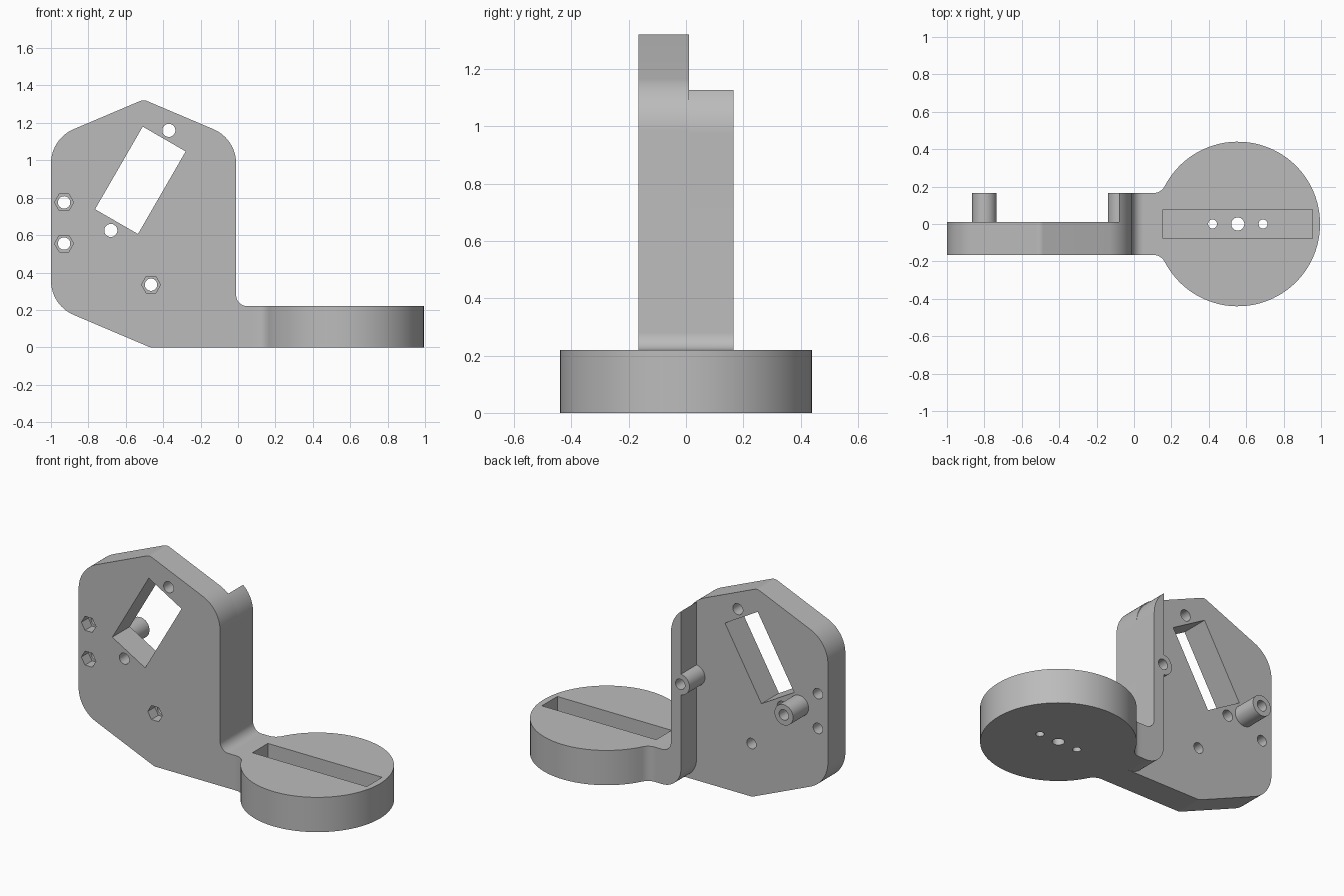
import bpy
import bmesh
from math import acos, atan2, cos, pi, radians, sin, sqrt, tan
from mathutils import Vector

if "Cube" in bpy.data.objects:
    bpy.data.objects.remove(bpy.data.objects["Cube"])

grey = bpy.data.materials.new("plain grey")
grey.use_nodes = True
colour = (0.5, 0.5, 0.5, 1)
grey.diffuse_color = colour
for node in grey.node_tree.nodes:
    if node.type == "BSDF_PRINCIPLED":
        node.inputs["Base Color"].default_value = colour


def arc(cx, cy, r, start, end, steps=16):
    angles = [start + (end - start) * i / steps for i in range(steps + 1)]
    return [(cx + r * cos(a), cy + r * sin(a)) for a in angles]


def circle(cx, cy, r, sides=40):
    return arc(cx, cy, r, 0, 2 * pi, sides)[:-1]


def rounded(corners, steps=14):
    """Closed outline from (u, v, radius) corners."""
    outline = []
    for i, (u, v, r) in enumerate(corners):
        p = Vector((u, v))
        if r == 0:
            outline.append((u, v))
            continue
        before = (Vector(corners[i - 1][:2]) - p).normalized()
        after = (Vector(corners[(i + 1) % len(corners)][:2]) - p).normalized()
        half = before.angle(after) / 2
        centre = p + (before + after).normalized() * (r / sin(half))
        a = p + before * (r / tan(half)) - centre
        b = p + after * (r / tan(half)) - centre
        start = atan2(a.y, a.x)
        turn = (atan2(b.y, b.x) - start + pi) % (2 * pi) - pi
        outline += arc(centre.x, centre.y, r, start, start + turn, steps)
    return outline


def prism(name, outline, axis, low, high):
    """Extrude an outline along y (drawn in x, z) or z (drawn in x, y)."""
    bm = bmesh.new()
    place = (lambda u, v: (u, low, v)) if axis == "y" else (lambda u, v: (u, v, low))
    face = bm.faces.new([bm.verts.new(place(u, v)) for u, v in outline])
    moved = bmesh.ops.extrude_face_region(bm, geom=[face])["geom"]
    shift = Vector((0, high - low, 0) if axis == "y" else (0, 0, high - low))
    verts = [g for g in moved if isinstance(g, bmesh.types.BMVert)]
    bmesh.ops.translate(bm, verts=verts, vec=shift)
    bmesh.ops.recalc_face_normals(bm, faces=bm.faces)
    mesh = bpy.data.meshes.new(name)
    bm.to_mesh(mesh)
    bm.free()
    mesh.materials.append(grey)
    obj = bpy.data.objects.new(name, mesh)
    bpy.context.collection.objects.link(obj)
    return obj


def cut(obj, outline, axis, low, high):
    cutter = prism("cutter", outline, axis, low, high)
    cutter.hide_render = True
    mod = obj.modifiers.new("cut", "BOOLEAN")
    mod.operation = "DIFFERENCE"
    mod.solver = "EXACT"
    mod.object = cutter
    bpy.context.view_layer.objects.active = obj
    bpy.ops.object.modifier_apply(modifier=mod.name)
    bpy.data.objects.remove(cutter)


FRONT, MID, BACK = -0.165, 0.01, 0.165
ARM_TOP, JOIN = 0.22, 0.08
WALL, INNER = -0.01, -0.08

# Upright plate with its share of the arm
plate = prism("mounting_plate", rounded([
    (JOIN, 0, 0), (JOIN, ARM_TOP, 0), (WALL, ARM_TOP, 0.06),
    (WALL, 1.115, 0.2), (-0.505, 1.325, 0.05), (-1, 1.115, 0.2),
    (-1, 0.225, 0.2), (-0.47, 0, 0.05)]), "y", FRONT, MID)

# Slanted window
long_way = Vector((cos(radians(60)), sin(radians(60)))) * 0.255
short_way = Vector((-long_way.y, long_way.x)).normalized() * 0.1325
middle = Vector((-0.522, 0.893))
window = [tuple(middle + long_way * a + short_way * b)
          for a, b in ((1, 1), (-1, 1), (-1, -1), (1, -1))]
cut(plate, window, "y", -0.3, 0.1)

# Plain screw holes, then holes with hexagonal nut pockets
for x, z in ((-0.37, 1.16), (-0.68, 0.625)):
    cut(plate, circle(x, z, 0.035, 32), "y", -0.3, 0.1)
for x, z in ((-0.93, 0.775), (-0.93, 0.555), (-0.465, 0.335)):
    cut(plate, circle(x, z, 0.033, 32), "y", -0.3, 0.1)
    cut(plate, circle(x, z, 0.051, 6), "y", -0.3, FRONT + 0.07)

# Rear rib that follows the plate's rounded shoulder and bends into the arm
shoulder_x, shoulder_z, shoulder_r = WALL - 0.2, 0.975, 0.2
top_angle = acos((INNER - shoulder_x) / shoulder_r)
rib_outline = (
    [(JOIN, 0), (JOIN, ARM_TOP)]
    + arc(WALL + 0.06, ARM_TOP + 0.06, 0.06, 1.5 * pi, pi)
    + arc(shoulder_x, shoulder_z, shoulder_r, 0, top_angle)
    + arc(INNER + 0.13, 0.13, 0.13, pi, 1.5 * pi))
rib = prism("side_rib", rib_outline, "y", MID, BACK)

# Rear screw posts with blind holes
BOSS_R, BOSS_Z = 0.065, 0.665
for name, x in (("outer_post", -0.8), ("rib_post", -0.075)):
    post = prism(name, circle(x, BOSS_Z, BOSS_R), "y", MID, BACK)
    hole = circle(x, BOSS_Z, 0.033, 32)
    cut(post, hole, "y", MID + 0.01, 0.3)
    if name == "rib_post":
        cut(rib, hole, "y", MID + 0.01, 0.3)

# Round base with a filleted neck
CX, R, F = 0.555, 0.44, 0.07
fy = BACK + F
reach = sqrt((R + F) ** 2 - fy ** 2)
lean = atan2(fy, reach)
fx = CX - reach
upper = arc(fx, fy, F, -pi / 2, -lean, 8)
lower = [(x, -y) for x, y in reversed(upper)]
rim = arc(CX, 0, R, pi - lean, lean - pi, 80)[1:-1]
base = prism("round_base", [(JOIN, FRONT), (JOIN, BACK)] + upper + rim + lower,
             "z", 0, ARM_TOP)

# Slot in the base, with three holes through its floor
cut(base, [(0.155, -0.077), (0.955, -0.077), (0.955, 0.077), (0.155, 0.077)],
    "z", 0.08, 0.4)
for x, r in ((0.42, 0.024), (CX, 0.035), (0.69, 0.024)):
    cut(base, circle(x, 0, r, 32), "z", -0.1, 0.4)

# Smooth the curved walls and keep the edges crisp
bpy.ops.object.select_all(action="DESELECT")
for obj in bpy.context.collection.objects:
    if obj.type == "MESH":
        obj.select_set(True)
bpy.context.view_layer.objects.active = plate
bpy.ops.object.shade_smooth_by_angle(angle=radians(25))
